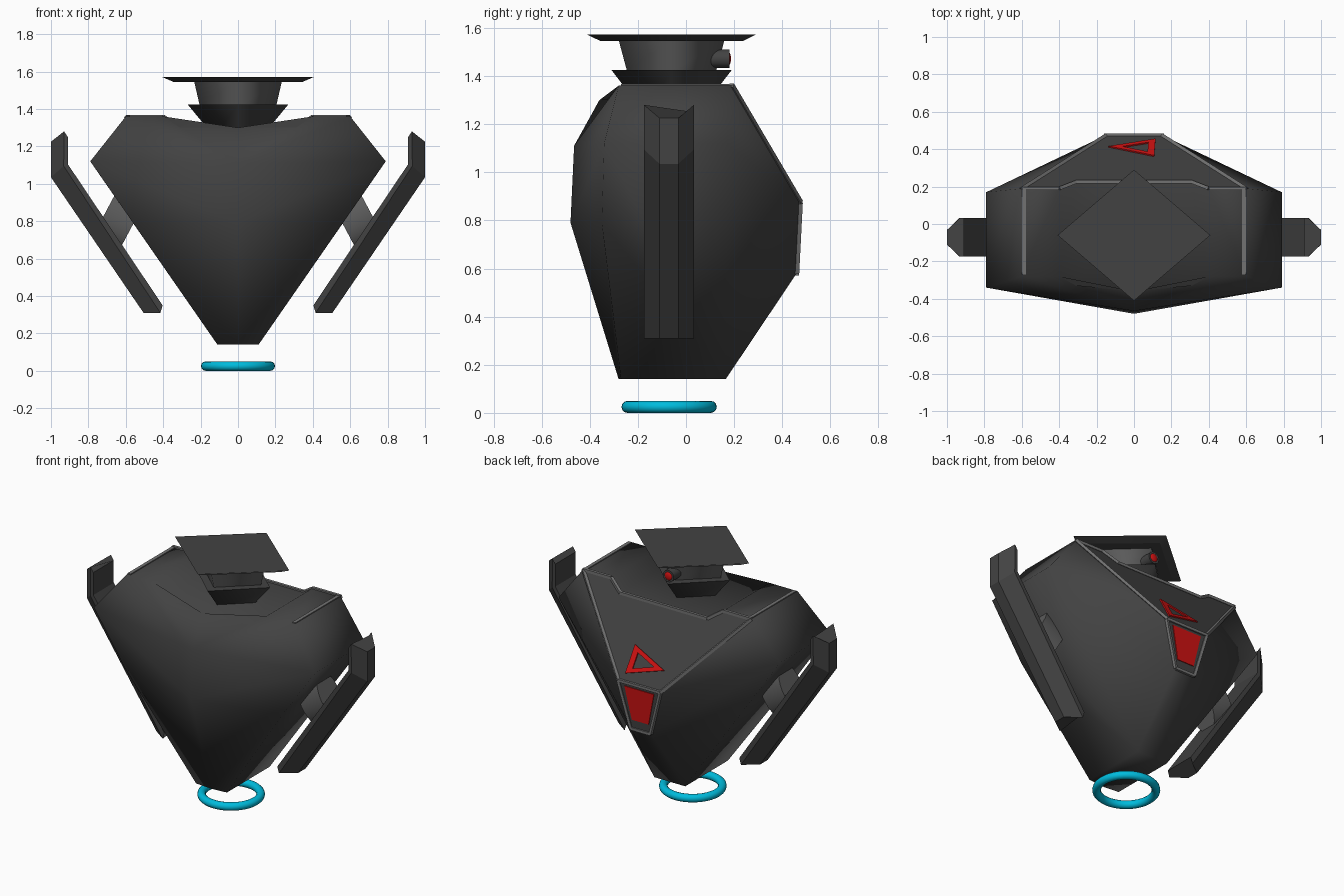
import bpy, bmesh, math
from mathutils import Vector, Matrix

if "Cube" in bpy.data.objects:
    bpy.data.objects.remove(bpy.data.objects["Cube"])


def material(name, rgb):
    m = bpy.data.materials.new(name)
    m.diffuse_color = (*rgb, 1)
    m.use_nodes = True
    m.node_tree.nodes["Principled BSDF"].inputs["Base Color"].default_value = m.diffuse_color
    return m


DARK = material("dark_shell", (0.055, 0.055, 0.055))
GREY = material("joint_grey", (0.11, 0.11, 0.11))
TRIM = material("trim_grey", (0.17, 0.17, 0.17))
RED = material("signal_red", (0.62, 0.006, 0.006))
CYAN = material("hover_cyan", (0.0, 0.5, 0.72))


def finish(bm, name, mat, angle=None):
    bmesh.ops.remove_doubles(bm, verts=bm.verts, dist=0.0005)
    bmesh.ops.recalc_face_normals(bm, faces=bm.faces)
    me = bpy.data.meshes.new(name)
    bm.to_mesh(me)
    bm.free()
    ob = bpy.data.objects.new(name, me)
    bpy.context.collection.objects.link(ob)
    me.materials.append(mat)
    if angle:
        bpy.ops.object.select_all(action='DESELECT')
        ob.select_set(True)
        bpy.context.view_layer.objects.active = ob
        bpy.ops.object.shade_smooth_by_angle(angle=math.radians(angle))
    return ob


def add_faces(bm, pts, faces):
    vs = [bm.verts.new(p) for p in pts]
    for f in faces:
        bm.faces.new([vs[i] for i in f])


def loft(bm, rings):
    """Closed skin through rings of equal point count."""
    n = len(rings[0])
    vs = [[bm.verts.new(p) for p in r] for r in rings]
    for a, b in zip(vs, vs[1:]):
        for i in range(n):
            bm.faces.new((a[i], a[(i + 1) % n], b[(i + 1) % n], b[i]))
    bm.faces.new(vs[0])
    bm.faces.new(vs[-1])


# Main shell: half hull, repeated for both sides
P = [(0, -.28, .14), (.11, -.27, .14), (.11, .165, .14), (0, .165, .14),
     (0, -.48, .79), (.56, -.35, .79), (0, -.465, 1.11), (.79, -.34, 1.12),
     (0, -.36, 1.30), (.31, -.33, 1.30), (.40, -.28, 1.36), (.60, -.28, 1.36),
     (.79, .17, 1.12), (.60, .19, 1.36), (.40, .19, 1.36), (.31, .225, 1.30),
     (0, .225, 1.30), (.15, .475, .875), (0, .475, .875), (.07, .46, .58), (0, .46, .58)]
F = [(0, 1, 5, 4), (4, 5, 7, 6), (6, 7, 11, 10), (6, 10, 9, 8), (11, 13, 14, 10),
     (10, 14, 15, 9), (9, 15, 16, 8), (1, 2, 12, 7, 5), (7, 12, 13, 11), (13, 12, 17),
     (13, 17, 18, 16, 15, 14), (17, 19, 20, 18), (12, 2, 19, 17), (2, 3, 20, 19), (0, 3, 2, 1)]
bm = bmesh.new()
for s in (1, -1):
    add_faces(bm, [(s * x, y, z) for x, y, z in P], F)
shell = finish(bm, "body_shell", DARK, 80)
# keep the rear panel edges crisp
co = [v.co for v in shell.data.vertices]
for e in shell.data.edges:
    if all(co[i].y > .18 and co[i].z > .5 for i in e.vertices):
        e.use_edge_sharp = True


def bar(bm, a, b, w=.011):
    """Square bar between two points."""
    a, b = Vector(a), Vector(b)
    q = (b - a).to_track_quat('Z', 'Y')
    sq = [q @ Vector((x * w, y * w, 0)) for x, y in ((-1, -1), (1, -1), (1, 1), (-1, 1))]
    loft(bm, [[a + o for o in sq], [b + o for o in sq]])


# Light trim along the rear panel, shoulder tops and vent
bm = bmesh.new()
for s in (1, -1):
    def m(i):
        return (s * P[i][0], P[i][1], P[i][2])
    for i, j in ((13, 14), (14, 15), (15, 16), (13, 17), (17, 18), (17, 19), (19, 20)):
        bar(bm, m(i), m(j), .009)
    bar(bm, (s * .588, -.27, 1.355), (s * .588, .19, 1.355))
finish(bm, "panel_trim", TRIM)

# Red vent plate on the rear face
bm = bmesh.new()
vent = [(-.105, .85), (.105, .85), (.06, .64), (-.06, .64)]
loft(bm, [[(x, .46 + (z - .58) * .051 + d, z) for x, z in vent] for d in (-.003, .005)])
finish(bm, "rear_vent", RED)

# Red triangular frame lying on the sloped rear panel
n = Vector((0, .485, .285)).normalized()
tri = [Vector((x, y, 1.36 - (y - .19) * .485 / .285))
       for x, y in ((-.135, .41), (.115, .45), (.108, .36))]
mid = sum(tri, Vector()) / 3
bm = bmesh.new()
rings = [[p + n * .008 for p in tri],
         [mid + (p - mid) * .55 + n * .008 for p in tri],
         [mid + (p - mid) * .55 - n * .002 for p in tri],
         [p - n * .002 for p in tri]]
for a, b in zip(rings, rings[1:] + rings[:1]):
    for i in range(3):
        j = (i + 1) % 3
        add_faces(bm, [a[i], a[j], b[j], b[i]], [(0, 1, 2, 3)])
finish(bm, "triangle_marker", RED)


def diamond(name, mat, levels, smooth=True):
    """Four-sided stack with corners on the axes; levels = (x half, y half, z)."""
    bm = bmesh.new()
    loft(bm, [[(rx, -.06, z), (0, -.06 + ry, z), (-rx, -.06, z), (0, -.06 - ry, z)]
              for rx, ry, z in levels])
    for f in bm.faces:
        f.normal_update()
        cap = abs(f.normal.z) > .95
        f.smooth = smooth and not cap
        if cap:
            for e in f.edges:
                e.smooth = False
    return finish(bm, name, mat)


# Neck, head and flat hat plate
diamond("neck_collar", DARK, [(.125, .115, 1.25), (.27, .25, 1.425)])
diamond("head", GREY, [(.205, .185, 1.42), (.235, .22, 1.55)])
diamond("head_plate", DARK, [(.345, .295, 1.545), (.408, .35, 1.572)])


def cylinder(name, mat, r, depth, mtx, angle=40):
    bm = bmesh.new()
    bmesh.ops.create_cone(bm, cap_ends=True, segments=24, radius1=r, radius2=r,
                          depth=depth, matrix=mtx)
    return finish(bm, name, mat, angle)


# Eye
rot = Matrix.Rotation(math.radians(-90), 4, 'X')
cylinder("eye_barrel", DARK, .038, .11, Matrix.Translation((0, .125, 1.472)) @ rot)
bm = bmesh.new()
bmesh.ops.create_uvsphere(bm, u_segments=16, v_segments=10, radius=.028,
                          matrix=Matrix.Translation((0, .176, 1.472)) @ Matrix.Diagonal((1, .4, 1, 1)))
finish(bm, "eye_lens", RED, 60)

# Arms: (inner, middle, outer) points at the top, elbow and tip
STATIONS = [((.91, 1.25), (.93, 1.28), (1.0, 1.225)),
            ((.91, 1.105), (.932, 1.095), (1.0, 1.035)),
            ((.403, .35), (.415, .31), (.505, .31))]
Y0, Y1, CH = -.175, .033, .065
for s, side in ((1, "right"), (-1, "left")):
    bm = bmesh.new()
    rings = []
    for a, b, c in STATIONS:
        sec = ((a, Y0), (a, Y1), (b, Y1), (c, Y1 - CH), (c, Y0 + CH), (b, Y0))
        rings.append([(s * p[0], y, p[1]) for p, y in sec])
    loft(bm, rings)
    finish(bm, side + "_arm", DARK, 20)
    # oval joint between arm and body
    q = Vector((s * .86, 0, .51)).to_track_quat('Z', 'Y').to_matrix().to_4x4()
    mtx = (Matrix.Translation((s * -.0 + s * .635, -.07, .815)) @
           Matrix.Diagonal((1, .62, 1, 1)) @ Matrix.Rotation(s * math.radians(62), 4, 'Y'))
    cylinder(side + "_arm_joint", GREY, .148, .16, mtx)

# Hover ring
bpy.ops.mesh.primitive_torus_add(major_radius=.173, minor_radius=.025, major_segments=40,
                                 minor_segments=12, location=(0, -.07, .025))
ring = bpy.context.object
ring.name = "hover_ring"
ring.data.materials.append(CYAN)
bpy.ops.object.shade_smooth()
